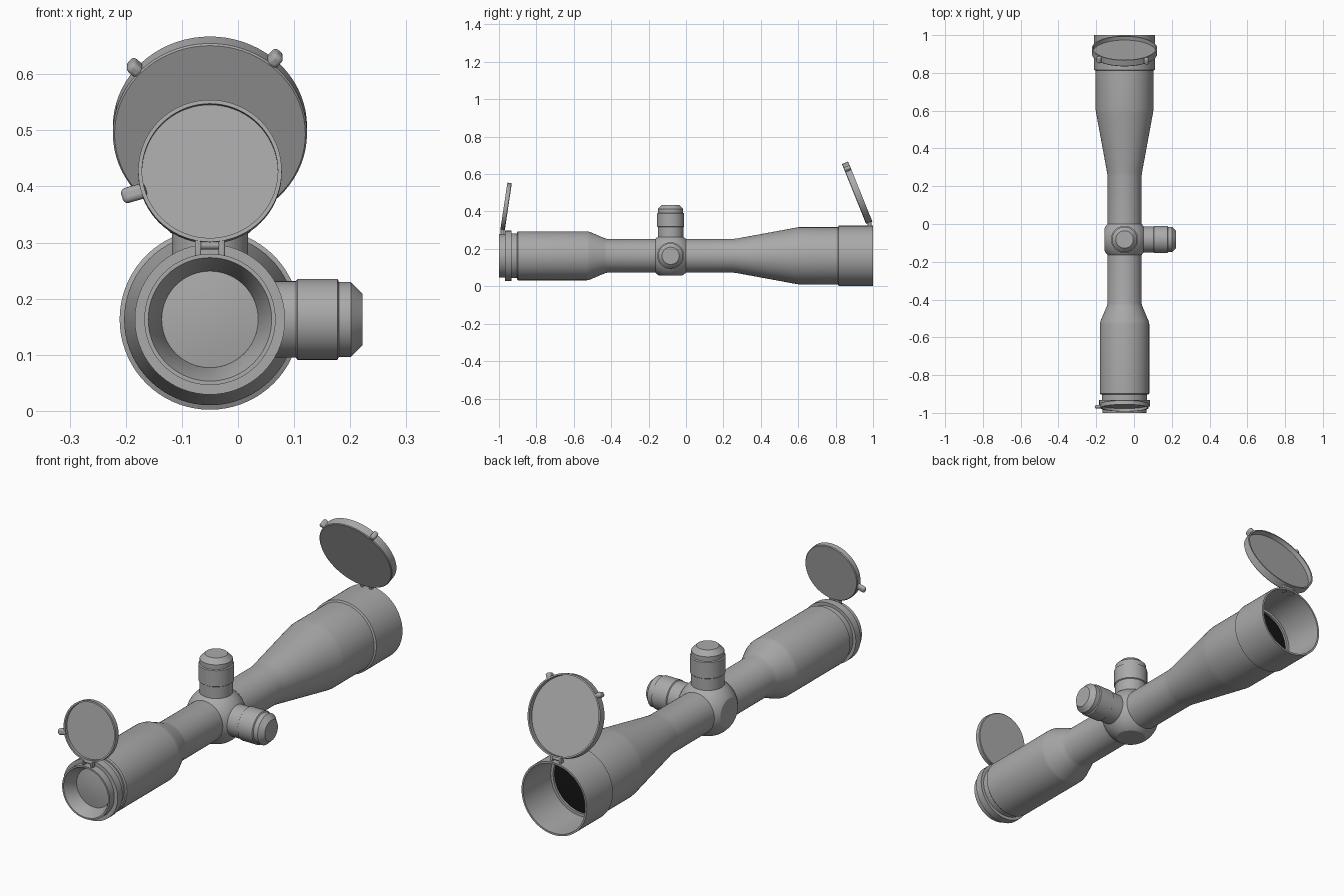
import bpy, bmesh
from math import sin, cos, pi, radians
from mathutils import Matrix, Vector

if "Cube" in bpy.data.objects:
    bpy.data.objects.remove(bpy.data.objects["Cube"])

AXIS_X, AXIS_Z, TURRET_Y = -0.05, 0.163, -0.082


def material(name, rgb):
    m = bpy.data.materials.new(name)
    m.use_nodes = True
    m.diffuse_color = (*rgb, 1)
    m.node_tree.nodes["Principled BSDF"].inputs["Base Color"].default_value = (*rgb, 1)
    return m


GREY = material("matte grey", (0.4, 0.4, 0.4))
BLACK = material("lens black", (0.008, 0.008, 0.008))


def finish(name, bm, matrix, mat=GREY, bevel=0):
    bmesh.ops.recalc_face_normals(bm, faces=bm.faces)
    mesh = bpy.data.meshes.new(name)
    bm.to_mesh(mesh)
    bm.free()
    mesh.materials.append(mat)
    ob = bpy.data.objects.new(name, mesh)
    bpy.context.collection.objects.link(ob)
    ob.matrix_world = matrix
    if bevel:
        mod = ob.modifiers.new("rounded edges", "BEVEL")
        mod.width, mod.segments = bevel, 3
    bpy.ops.object.select_all(action="DESELECT")
    ob.select_set(True)
    bpy.context.view_layer.objects.active = ob
    bpy.ops.object.shade_smooth_by_angle(angle=radians(25))
    return ob


def lathe(name, profile, matrix, mat=GREY, steps=72):
    """Turn (radius, height) points around local z."""
    bm = bmesh.new()
    verts = [bm.verts.new((r, 0, h)) for r, h in profile]
    edges = [bm.edges.new(pair) for pair in zip(verts, verts[1:])]
    bmesh.ops.spin(bm, geom=verts + edges, cent=(0, 0, 0), axis=(0, 0, 1),
                   angle=2 * pi, steps=steps)
    bmesh.ops.remove_doubles(bm, verts=bm.verts, dist=1e-5)
    return finish(name, bm, matrix, mat)


def box(name, size, matrix, bevel):
    bm = bmesh.new()
    bmesh.ops.create_cube(bm, size=1)
    bmesh.ops.scale(bm, vec=size, verts=bm.verts)
    return finish(name, bm, matrix, GREY, bevel)


def frame(origin, x, y, z):
    """Matrix from an origin and three axis directions."""
    m = Matrix((x, y, z)).transposed().to_4x4()
    m.translation = origin
    return m


# Main tube: local z runs along the world y axis
along = frame((AXIS_X, 0, AXIS_Z), (-1, 0, 0), (0, 0, 1), (0, 1, 0))
lathe("scope_body", [
    (0, -0.93), (0.086, -0.93), (0.086, -0.945), (0.108, -0.995), (0.11, -1),
    (0.117, -1), (0.117, -0.967), (0.134, -0.967), (0.134, -0.933),
    (0.12, -0.933), (0.12, -0.903), (0.126, -0.903), (0.131, -0.898),
    (0.131, -0.53), (0.128, -0.515), (0.094, -0.435), (0.09, -0.42),
    (0.09, 0.25), (0.093, 0.275), (0.15, 0.585), (0.153, 0.605),
    (0.153, 0.812), (0.161, 0.816), (0.161, 1), (0.153, 1),
    (0.15, 0.81), (0.138, 0.81), (0.138, 0.79), (0, 0.79)], along)
lathe("eyepiece_lens", [(0.087, -0.942), (0.06, -0.946), (0.03, -0.949), (0, -0.95)], along)
lathe("objective_lens", [(0.139, 0.8), (0.09, 0.806), (0, 0.81)], along, BLACK)

# Turret saddle: a ball with flats cut on four sides
bm = bmesh.new()
bmesh.ops.create_uvsphere(bm, u_segments=64, v_segments=40, radius=0.122)
for normal in [(1, 0, 0), (-1, 0, 0), (0, 0, 1), (0, 0, -1)]:
    cut = bmesh.ops.bisect_plane(bm, geom=bm.verts[:] + bm.edges[:] + bm.faces[:],
                                 plane_co=Vector(normal) * 0.105, plane_no=normal,
                                 clear_outer=True)
    rim = [e for e in cut["geom_cut"] if isinstance(e, bmesh.types.BMEdge)]
    bmesh.ops.holes_fill(bm, edges=rim)
hub = Vector((AXIS_X, TURRET_Y, AXIS_Z))
finish("turret_saddle", bm, Matrix.Translation(hub))

# Adjustment turrets: one on top, one on the left
turret = [(0, 0.08), (0.068, 0.08), (0.068, 0.153), (0.072, 0.156), (0.072, 0.227),
          (0.067, 0.23), (0.067, 0.251), (0.046, 0.272), (0, 0.272)]
lathe("elevation_turret", turret, Matrix.Translation(hub))
lathe("windage_turret", turret, Matrix.Translation(hub) @ Matrix.Rotation(pi / 2, 4, "Y"))


# Flip-up caps: a shallow dish whose open side faces away from the tube
def flip_cap(name, centre, side, tilt, radius, thick, tabs, tab_size):
    up = Vector((0, -side * sin(tilt), cos(tilt)))
    out = Vector((0, side * cos(tilt), sin(tilt)))
    m = frame(centre, up.cross(out), up, out)
    h, lip = thick / 2, radius - 0.007
    lathe(name, [(0, -h), (radius - 0.003, -h), (radius, -h + 0.003), (radius, h),
                 (lip, h), (lip, -h * 0.2), (0, -h * 0.2)], m)
    for i, degrees in enumerate(tabs):
        a = radians(degrees)
        radial = Vector((cos(a), 0, 0)) + up * sin(a)
        spot = Vector(centre) + radial * (radius + tab_size[0] * 0.28)
        box(f"{name}_tab_{i + 1}", tab_size,
            frame(spot, radial, out.cross(radial), out), tab_size[1] * 0.35)
    # Hinge barrel with a lug at each end
    foot = Vector(centre) - up * (radius + 0.004)
    across = frame(foot, (0, 1, 0), (0, 0, 1), (1, 0, 0))
    lathe(name + "_hinge", [(0, -0.024), (0.008, -0.024), (0.008, 0.024), (0, 0.024)],
          across, steps=20)
    for s in (-1, 1):
        box(f"{name}_lug_{'left' if s > 0 else 'right'}", (0.011, 0.02, 0.034),
            Matrix.Translation(foot + Vector((s * 0.021, 0, -0.008))), 0.003)


flip_cap("eyepiece_cap", (AXIS_X, -0.962, 0.426), -1, radians(8.5), 0.128, 0.024,
         [196], (0.045, 0.028, 0.018))
flip_cap("objective_cap", (AXIS_X, 0.915, 0.5), 1, radians(22), 0.173, 0.036,
         [50, 138], (0.026, 0.022, 0.036))
